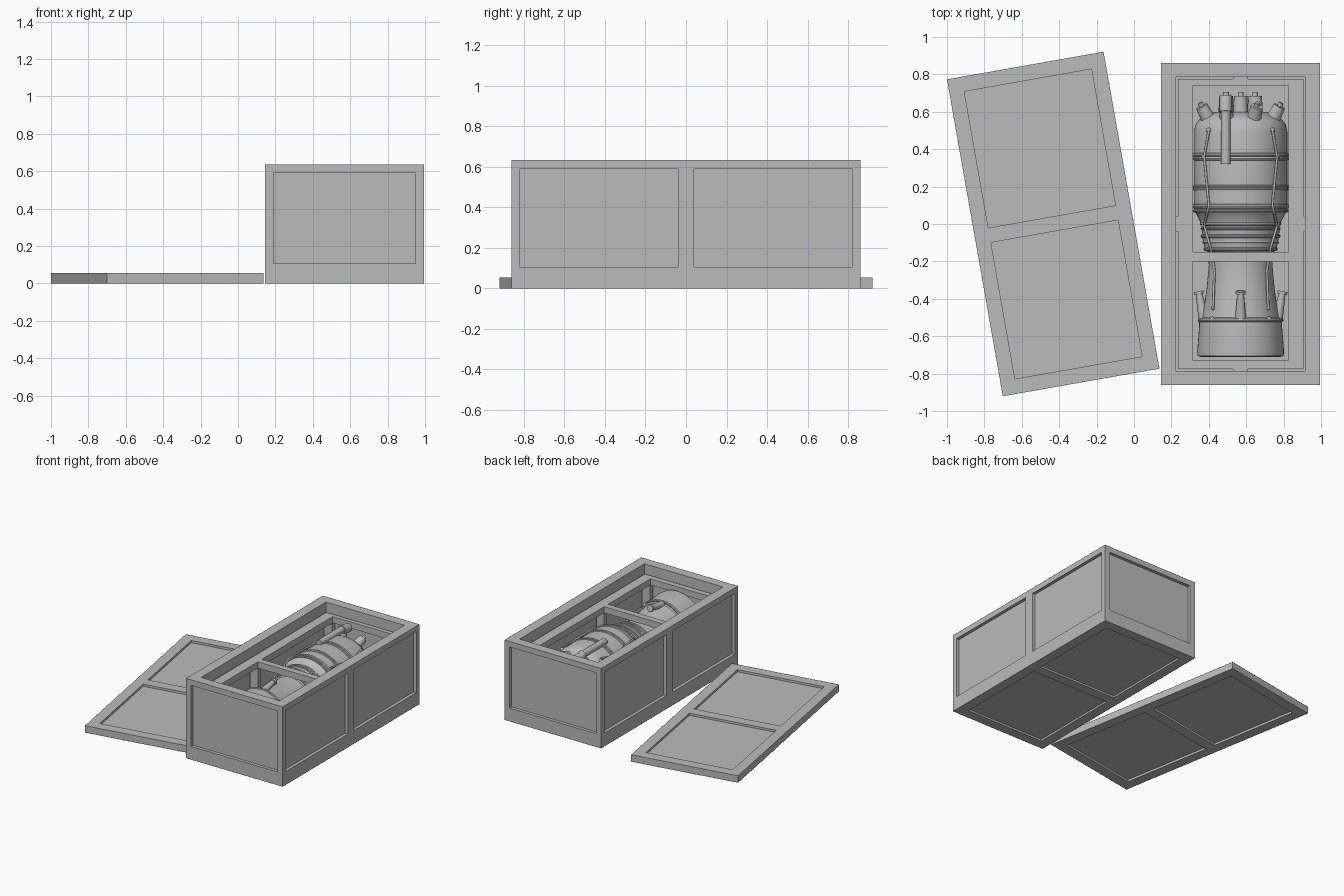
import bpy, bmesh
from math import sin, cos, radians, sqrt, tau
from mathutils import Vector, Matrix

cube = bpy.data.objects.get("Cube")
if cube:
    bpy.data.objects.remove(cube)

grey = bpy.data.materials.new("plain_grey")
grey.use_nodes = True
colour = (0.5, 0.5, 0.5, 1)
grey.diffuse_color = colour
grey.node_tree.nodes["Principled BSDF"].inputs["Base Color"].default_value = colour

CX, WIDTH, LENGTH, HEIGHT = 0.57, 0.85, 1.72, 0.635
AXIS = Vector((CX, 0, 0.31))


def make(name, bm, smooth=False):
    """Turn a bmesh into a named object with the shared material."""
    bmesh.ops.recalc_face_normals(bm, faces=bm.faces)
    mesh = bpy.data.meshes.new(name)
    bm.to_mesh(mesh)
    bm.free()
    mesh.materials.append(grey)
    ob = bpy.data.objects.new(name, mesh)
    bpy.context.collection.objects.link(ob)
    if smooth:
        bpy.ops.object.select_all(action="DESELECT")
        ob.select_set(True)
        bpy.context.view_layer.objects.active = ob
        bpy.ops.object.shade_smooth_by_angle(angle=radians(35))
    return ob


def box(bm, centre, size):
    m = Matrix.Translation(centre) @ Matrix.Diagonal((*size, 1))
    bmesh.ops.create_cube(bm, size=1, matrix=m)


def cone(bm, a, b, r1, r2, sides=16):
    """Tapered rod from a to b."""
    a, b = Vector(a), Vector(b)
    turn = (b - a).to_track_quat("Z", "Y").to_matrix().to_4x4()
    bmesh.ops.create_cone(bm, cap_ends=True, segments=sides, radius1=r1, radius2=r2,
                          depth=(b - a).length, matrix=Matrix.Translation((a + b) / 2) @ turn)


def carve(ob, cutter_bm):
    """Cut recesses out of an object, then drop the cutter."""
    cutter = make("cutter", cutter_bm)
    cutter.hide_render = True
    mod = ob.modifiers.new("carve", "BOOLEAN")
    mod.operation, mod.solver, mod.object = "DIFFERENCE", "EXACT", cutter
    bpy.ops.object.select_all(action="DESELECT")
    bpy.context.view_layer.objects.active = ob
    ob.select_set(True)
    bpy.ops.object.modifier_apply(modifier=mod.name)
    bpy.data.objects.remove(cutter)


# Crate body with recessed outer panels
bm = bmesh.new()
box(bm, (CX, 0, HEIGHT / 2), (WIDTH, LENGTH, HEIGHT))
crate = make("crate_body", bm)
bm = bmesh.new()
box(bm, (CX, 0, 0.555), (0.69, 1.57, 1))
for s in (-1, 1):
    box(bm, (CX, s * LENGTH / 2, 0.348), (0.76, 0.05, 0.485))
    box(bm, (CX, s * 0.41, 0), (0.69, 0.74, 0.03))
    for t in (-1, 1):
        box(bm, (CX + t * WIDTH / 2, s * 0.43, 0.348), (0.05, 0.78, 0.485))
carve(crate, bm)

# Lid lying beside the crate, recessed on both faces
bm = bmesh.new()
box(bm, (0, 0, 0.0275), (WIDTH, LENGTH, 0.055))
lid = make("lid", bm)
bm = bmesh.new()
for s in (-1, 1):
    for z in (0, 0.055):
        box(bm, (0, s * 0.41, z), (0.69, 0.74, 0.034))
carve(lid, bm)
lid.location = (-0.432, 0, 0)
lid.rotation_euler.z = radians(10)

# Cradle frame: upper and lower rims with corner posts
bm = bmesh.new()
box(bm, (CX, 0, 0.535), (0.67, 1.55, 0.05))
cradle = make("cradle_top", bm)
bm = bmesh.new()
box(bm, (CX, 0.295, 0.535), (0.51, 0.89, 0.2))
box(bm, (CX, -0.465, 0.535), (0.51, 0.53, 0.2))
carve(cradle, bm)
bottom = cradle.copy()
bottom.data = cradle.data.copy()
bottom.name = "cradle_bottom"
bottom.location.z = -0.455
bpy.context.collection.objects.link(bottom)
bm = bmesh.new()
for s in (-1, 1):
    for y in (-0.752, -0.175, 0.757):
        box(bm, (CX + s * 0.295, y, 0.3075), (0.07, 0.035, 0.405))
    box(bm, (CX + s * 0.34, 0, 0.54), (0.014, 0.08, 0.03))
    box(bm, (CX, s * 0.78, 0.54), (0.08, 0.014, 0.03))
make("cradle_posts_and_spacers", bm)

# Engine shell, turned around the long axis
profile = [(0.60, 0), (0.60, 0.13), (0.585, 0.18), (0.56, 0.22), (0.53, 0.242), (0.49, 0.25),
           (0.2, 0.25), (0.07, 0.25), (0.06, 0.24), (0, 0.21), (-0.07, 0.205), (-0.14, 0.19),
           (-0.15, 0.175), (-0.22, 0.17), (-0.35, 0.182), (-0.5, 0.205), (-0.515, 0.222),
           (-0.55, 0.222), (-0.68, 0.232), (-0.705, 0.23), (-0.71, 0.215), (-0.55, 0.19),
           (-0.3, 0.1), (-0.3, 0)]


def radius(y):
    """Shell radius at a station along the axis."""
    for (y1, r1), (y2, r2) in zip(profile[1:], profile[2:]):
        if y2 <= y <= y1:
            return r1 + (r2 - r1) * (y1 - y) / (y1 - y2)
    return 0.2


bm = bmesh.new()
verts = [bm.verts.new(AXIS + Vector((r, y, 0))) for y, r in profile]
edges = [bm.edges.new(pair) for pair in zip(verts, verts[1:])]
bmesh.ops.spin(bm, geom=verts + edges, cent=AXIS, axis=(0, 1, 0), angle=tau, steps=48)
bmesh.ops.remove_doubles(bm, verts=bm.verts, dist=0.0005)
make("engine_shell", bm, True)

# Raised hoops
for y, thick in ((0.37, 0.01), (0.35, 0.01), (0.2, 0.01), (0.185, 0.008), (0.095, 0.012),
                 (0.07, 0.008), (0, 0.01), (-0.025, 0.008), (-0.065, 0.01), (-0.1, 0.008),
                 (-0.135, 0.01), (-0.515, 0.01)):
    bpy.ops.mesh.primitive_torus_add(location=AXIS + Vector((0, y, 0)), rotation=(tau / 4, 0, 0),
                                     major_radius=radius(y) - 0.002, minor_radius=thick,
                                     major_segments=48, minor_segments=8)
    hoop = bpy.context.object
    hoop.name = "engine_hoop"
    hoop.data.materials.append(grey)
    bpy.ops.object.shade_smooth_by_angle(angle=radians(35))


def polar(r, y, a):
    return AXIS + Vector((r * sin(a), y, r * cos(a)))


# Head fittings: inner upright stubs and outer splayed stubs
bm = bmesh.new()
for i in range(6):
    a = i * tau / 6
    cone(bm, polar(0.09, 0.57, a), polar(0.09, 0.685, a), 0.042, 0.036)
    cone(bm, polar(0.09, 0.685, a), polar(0.09, 0.705, a), 0.015, 0.015)
for i in range(8):
    a = (i + 0.5) * tau / 8
    cone(bm, polar(0.17, 0.53, a), polar(0.225, 0.63, a), 0.042, 0.032)
    cone(bm, polar(0.225, 0.63, a), polar(0.235, 0.648, a), 0.014, 0.014)
make("head_fittings", bm, True)

# Long feed pipe on top of the body
bm = bmesh.new()
cone(bm, (0.49, 0.32, 0.555), (0.49, 0.65, 0.555), 0.026, 0.026)
cone(bm, (0.49, 0.6, 0.555), (0.49, 0.685, 0.54), 0.034, 0.034)
make("feed_pipe", bm, True)

# Four flared struts standing on the nozzle collar
bm = bmesh.new()
for i in range(4):
    a = i * tau / 4
    cone(bm, polar(0.195, -0.51, a), polar(0.222, -0.375, a), 0.03, 0.018)
    cone(bm, polar(0.222, -0.375, a), polar(0.225, -0.36, a), 0.026, 0.026)
make("nozzle_struts", bm, True)

# Cables following the shell, mirrored to each side, above and below
path = [(0.17, 0.5), (0.195, 0.36), (0.17, 0.1), (0.195, -0.01), (0.16, -0.13),
        (0.14, -0.25), (0.15, -0.51)]
for sx in (-1, 1):
    for sz in (-1, 1):
        curve = bpy.data.curves.new("cable", "CURVE")
        curve.dimensions, curve.bevel_depth, curve.bevel_resolution = "3D", 0.007, 2
        curve.use_fill_caps = True
        line = curve.splines.new("POLY")
        steps = [(p, q, t / 5) for p, q in zip(path, path[1:]) for t in range(5)]
        line.points.add(len(steps) - 1)
        for point, (p, q, t) in zip(line.points, steps):
            x, y = p[0] + (q[0] - p[0]) * t, p[1] + (q[1] - p[1]) * t
            z = sqrt(max((radius(y) + 0.012) ** 2 - x * x, 0))
            point.co = (*(AXIS + Vector((sx * x, y, sz * z))), 1)
        curve.materials.append(grey)
        cable = bpy.data.objects.new("cable", curve)
        bpy.context.collection.objects.link(cable)

# Cable end plugs
bm = bmesh.new()
for sx in (-1, 1):
    for sz in (-1, 1):
        for x, y in (path[0], path[1], path[3], path[-1]):
            z = sqrt(max(radius(y) ** 2 - x * x, 0))
            at = AXIS + Vector((sx * x, y, sz * z))
            bmesh.ops.create_uvsphere(bm, u_segments=12, v_segments=8, radius=0.015,
                                      matrix=Matrix.Translation(at))
make("cable_plugs", bm, True)
